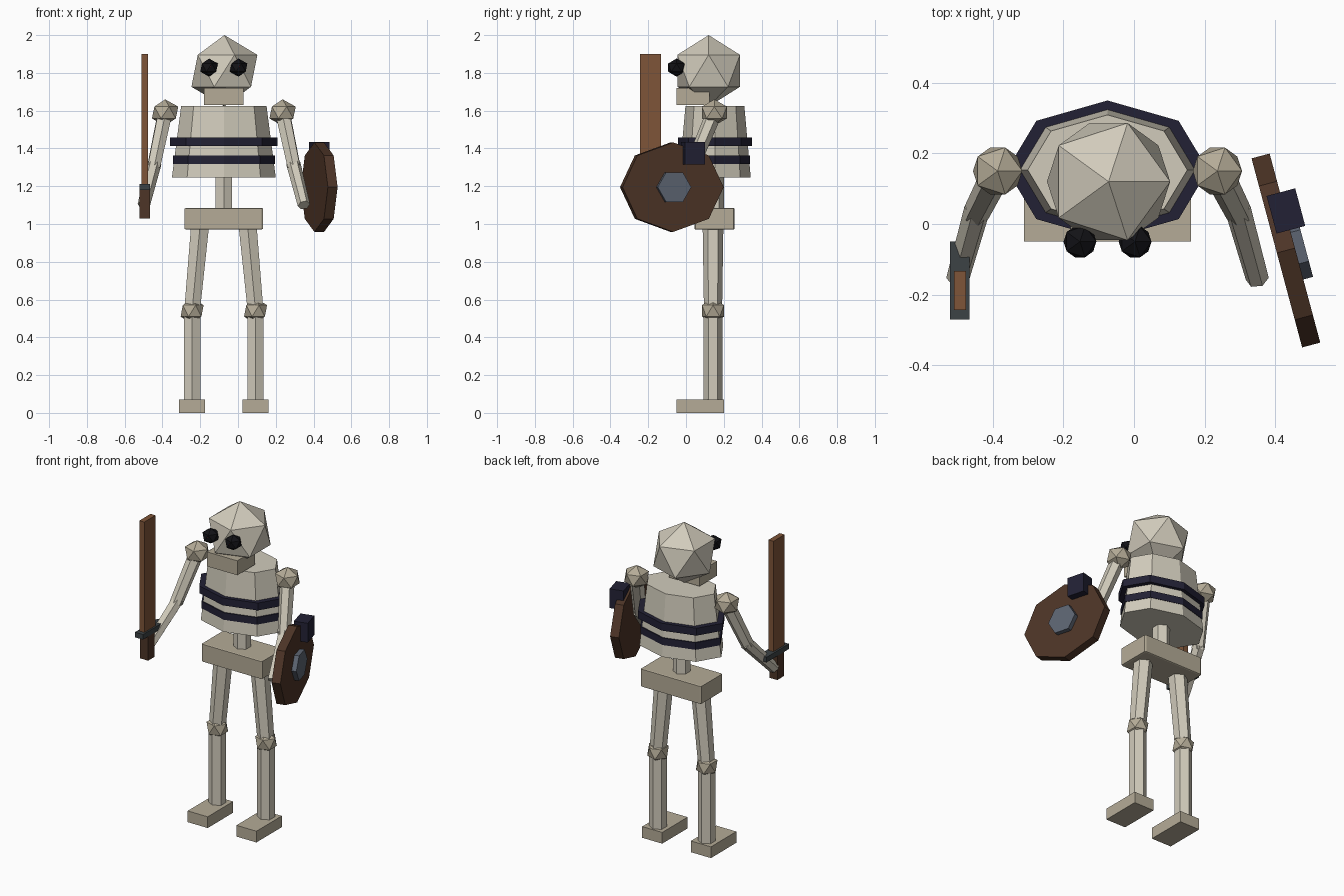
import bpy, math
from mathutils import Vector

if "Cube" in bpy.data.objects:
    bpy.data.objects.remove(bpy.data.objects["Cube"])

CX, CY = -0.075, 0.15  # body axis


def mat(name, r, g, b):
    m = bpy.data.materials.new(name)
    m.diffuse_color = (r, g, b, 1)
    m.use_nodes = True
    m.node_tree.nodes["Principled BSDF"].inputs["Base Color"].default_value = m.diffuse_color
    return m


BONE = mat("bone", 0.64, 0.60, 0.50)
JOINT = mat("dark_bone", 0.46, 0.41, 0.31)
NAVY = mat("navy", 0.016, 0.015, 0.035)
BLACK = mat("black", 0.006, 0.006, 0.008)
RED = mat("red", 0.8, 0.02, 0.03)
WOOD = mat("wood", 0.21, 0.09, 0.04)
DARKWOOD = mat("dark_wood", 0.075, 0.035, 0.02)
IRON = mat("iron", 0.045, 0.055, 0.06)
STEEL = mat("steel", 0.11, 0.13, 0.17)


def finish(name, m):
    o = bpy.context.object
    o.name = name
    o.data.materials.append(m)
    return o


def box(name, x, y, z, m, rot=0):
    """Box from (min, max) ranges, turned about its own z axis."""
    bpy.ops.mesh.primitive_cube_add(size=1, rotation=(0, 0, rot),
        location=[(a + b) / 2 for a, b in (x, y, z)])
    o = finish(name, m)
    o.scale = [b - a for a, b in (x, y, z)]
    return o


def ball(name, loc, r, m, rz=None):
    bpy.ops.mesh.primitive_ico_sphere_add(subdivisions=1, radius=1, location=loc)
    o = finish(name, m)
    o.scale = (r, r, rz or r)
    return o


def limb(name, a, b, r1, r2, m):
    """Six-sided tapered bone from a to b."""
    a, b = Vector(a), Vector(b)
    d = b - a
    bpy.ops.mesh.primitive_cone_add(vertices=6, radius1=r1, radius2=r2, depth=d.length,
                                    location=(a + b) / 2)
    o = finish(name, m)
    o.rotation_mode = 'QUATERNION'
    o.rotation_quaternion = Vector((0, 0, 1)).rotation_difference(d)
    return o


def ring(name, z1, z2, rx1, rx2, m):
    """Eight-sided oval slab around the body axis."""
    bpy.ops.mesh.primitive_cone_add(vertices=8, radius1=rx1, radius2=rx2, depth=z2 - z1,
                                    location=(CX, CY + 0.003, (z1 + z2) / 2))
    o = finish(name, m)
    o.scale.y = 0.69
    return o


# Head, jaw and eyes
ball("skull", (CX + 0.003, 0.12, 1.811), 0.195, BONE, 0.189)
box("jaw", (CX - 0.105, CX + 0.105), (-0.05, 0.125), (1.63, 1.72), JOINT)
for side, s in (("left", -1), ("right", 1)):
    x = CX + s * 0.078
    ball(side + "_eye", (x, -0.05, 1.828), 0.052, BLACK, 0.048)
    ball(side + "_pupil", (x, -0.077, 1.828), 0.02, RED, 0.015)

# Torso, straps, spine and pelvis
ring("ribcage", 1.245, 1.625, 0.275, 0.226, BONE)
ring("upper_strap", 1.412, 1.458, 0.285, 0.285, NAVY)
ring("lower_strap", 1.318, 1.362, 0.27, 0.27, NAVY)
limb("spine", (CX, CY, 1.03), (CX, CY, 1.26), 0.05, 0.05, BONE)
pelvis = box("pelvis", (CX - 0.208, CX + 0.208), (0.045, 0.257), (0.971, 1.085), JOINT)
bevel = pelvis.modifiers.new("chamfer", 'BEVEL')
bpy.context.view_layer.objects.active = pelvis
bpy.ops.object.transform_apply(location=False, rotation=False, scale=False)
bevel.width, bevel.segments = 0.025, 1

# Arms and legs, mirrored about the body axis
for side, s in (("left", -1), ("right", 1)):
    def P(dx, y, z):
        return (CX + s * dx, y, z)
    shoulder, elbow, hand = P(0.311, 0.15, 1.59), P(0.372, 0.03, 1.30), P(0.424, -0.155, 1.10)
    ball(side + "_shoulder", shoulder, 0.078, JOINT, 0.07)
    limb(side + "_upper_arm", shoulder, elbow, 0.043, 0.038, BONE)
    limb(side + "_forearm", P(0.368, 0.045, 1.32), hand, 0.038, 0.033, BONE)
    knee = P(0.168, 0.143, 0.54)
    limb(side + "_thigh", knee, P(0.125, 0.143, 1.0), 0.048, 0.055, BONE)
    limb(side + "_shin", P(0.168, 0.143, 0.05), knee, 0.05, 0.05, BONE)
    ball(side + "_knee", knee, 0.068, JOINT)
    fx = CX + s * 0.168
    box(side + "_foot", (fx - 0.069, fx + 0.069), (-0.05, 0.2), (0, 0.07), JOINT)

# Sword
box("sword_blade", (-0.51, -0.476), (-0.243, -0.133), (1.2, 1.9), WOOD)
box("sword_guard", (-0.521, -0.466), (-0.27, -0.05), (1.18, 1.212), IRON)
box("sword_grip", (-0.521, -0.466), (-0.22, -0.155), (1.03, 1.18), DARKWOOD)

# Shield, turned to face outwards
TURN = math.radians(15)
NORMAL = Vector((math.cos(TURN), math.sin(TURN), 0))
CENTRE = Vector((0.43, -0.075, 1.195))


def disc(name, sides, r, rz, depth, offset, spin, m):
    bpy.ops.mesh.primitive_cylinder_add(vertices=sides, radius=1, depth=1,
        location=CENTRE + NORMAL * offset, rotation=(0, math.pi / 2, TURN))
    o = finish(name, m)
    o.scale = (rz, r, depth)
    return o


disc("shield", 8, 0.277, 0.237, 0.053, 0, 0, DARKWOOD)
disc("shield_boss", 6, 0.092, 0.09, 0.05, 0.03, 0, STEEL)
box("shield_clasp", (0.388, 0.472), (-0.018, 0.092), (1.315, 1.435), NAVY, TURN)
